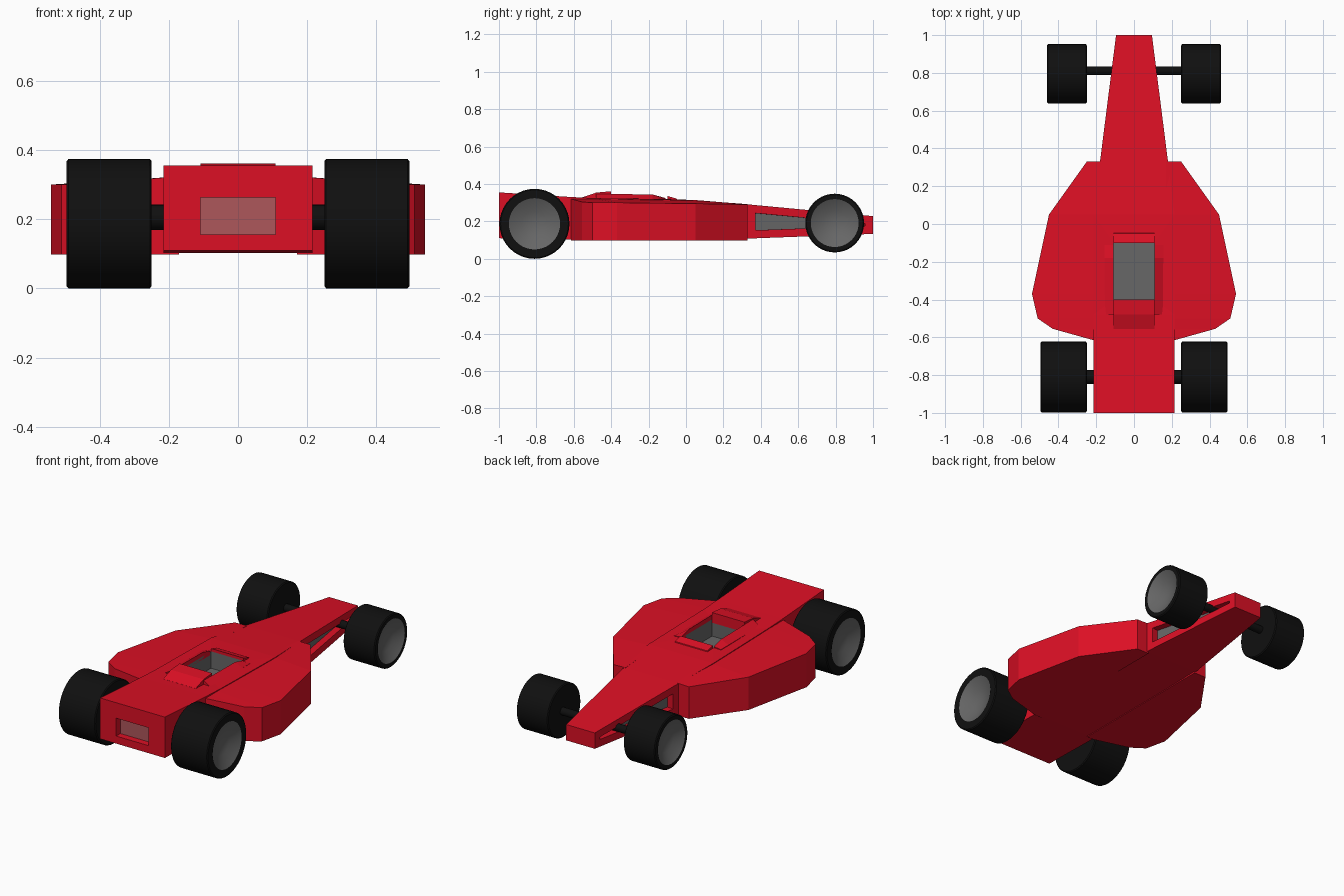
import bpy, bmesh, math

if "Cube" in bpy.data.objects:
    bpy.data.objects.remove(bpy.data.objects["Cube"])


def material(name, rgb):
    m = bpy.data.materials.new(name)
    m.diffuse_color = (*rgb, 1)
    m.use_nodes = True
    m.node_tree.nodes["Principled BSDF"].inputs["Base Color"].default_value = m.diffuse_color
    return m


RED = material("red paint", (0.72, 0.005, 0.018))
GREY = material("grey trim", (0.135, 0.135, 0.135))
BLACK = material("black rubber", (0.005, 0.005, 0.005))
PINK = material("rear light", (0.42, 0.095, 0.105))


def finish(bm, name, mats, smooth=False):
    me = bpy.data.meshes.new(name)
    bm.to_mesh(me)
    bm.free()
    for m in mats:
        me.materials.append(m)
    ob = bpy.data.objects.new(name, me)
    bpy.context.collection.objects.link(ob)
    if smooth:
        bpy.ops.object.select_all(action='DESELECT')
        ob.select_set(True)
        bpy.context.view_layer.objects.active = ob
        bpy.ops.object.shade_smooth_by_angle(angle=math.radians(25))
    return ob


def loft(rings):
    """Closed solid through rings of equal point count."""
    bm = bmesh.new()
    vs = [[bm.verts.new(p) for p in r] for r in rings]
    n = len(rings[0])
    for a, b in zip(vs, vs[1:]):
        for i in range(n):
            j = (i + 1) % n
            bm.faces.new((a[i], a[j], b[j], b[i]))
    bm.faces.new(vs[0])
    bm.faces.new(vs[-1])
    bmesh.ops.recalc_face_normals(bm, faces=bm.faces)
    return bm


def recess(bm, face, depth, floor, wall, margin=0.043, fit=None):
    """Inset a face, optionally reshape the opening, then sink it."""
    bmesh.ops.inset_individual(bm, faces=[face], thickness=margin, use_even_offset=True)
    if fit:
        for v in face.verts:
            v.co = fit(v.co)
    r = bmesh.ops.inset_individual(bm, faces=[face], thickness=0.0, depth=-depth)
    for f in r['faces']:
        f.material_index = wall
    face.material_index = floor


# Central body: (y, half width, bottom, top)
stations = [(-1, .215, .11, .355), (-.61, .215, .102, .33), (-.48, .215, .102, .324),
            (.05, .215, .102, .314), (.33, .18, .108, .291), (1, .095, .133, .228)]
bm = loft([[(-w, y, b), (w, y, b), (w, y, t), (-w, y, t)] for y, w, b, t in stations])
tail = cockpit = None
slots = []
for f in bm.faces:
    c, n = f.calc_center_median(), f.normal
    if n.y < -.9:
        tail = f
    elif n.z > .9 and -.48 < c.y < .05:
        cockpit = f
    elif abs(n.x) > .9 and c.y > .4:
        slots.append(f)
# Sunken side slots, rear light and cockpit
for f in slots:
    recess(bm, f, .04, 1, 0)
recess(bm, tail, .04, 2, 0, .05,
       lambda p: (math.copysign(.108, p.x), -1, .262 if p.z > .23 else .155))
recess(bm, cockpit, .10, 1, 1, .05,
       lambda p: (math.copysign(.108, p.x), -.10 if p.y > -.2 else -.40, .319))
finish(bm, "body", [RED, GREY, PINK])

# Side pods: outline (x, y, outer top, inner top)
outline = [(.25, .33, .290, .292), (.45, .05, .295, .313), (.54, -.37, .300, .320),
           (.51, -.50, .300, .323), (.43, -.555, .304, .323), (.215, -.615, .320, .324)]
for s, side in ((-1, "left"), (1, "right")):
    bm = loft([[(s * .17, y, .098), (s * x, y, .098), (s * x, y, zo), (s * .17, y, zi)]
               for x, y, zo, zi in outline])
    finish(bm, side + "_side_pod", [RED])

# Cockpit surround: profiles in (y, z) spread across x
def across(name, prof, w):
    finish(loft([[(x, y, z) for y, z in prof] for x in (-w, w)]), name, [RED])


across("headrest", [(-.56, .30), (-.555, .328), (-.48, .354), (-.40, .361), (-.40, .30)], .108)
across("cockpit_lip", [(-.10, .30), (-.10, .336), (-.05, .322), (-.04, .30)], .108)
for s, side in ((-1, "left"), (1, "right")):
    bm = loft([[(s * .108, y, .30), (s * .108, y, z), (s * .155, y, .32), (s * .155, y, .30)]
               for y, z in ((-.48, .347), (-.18, .344), (-.11, .325))])
    finish(bm, side + "_cockpit_rail", [RED])


# Wheels and axles are turned about the x axis
def lathe(name, prof, y, z, mats, rule=None, seg=40):
    bm = bmesh.new()
    rings = []
    for x, r in prof:
        if r == 0:
            rings.append([bm.verts.new((x, y, z))] * seg)
        else:
            rings.append([bm.verts.new((x, y + r * math.cos(2 * math.pi * i / seg),
                                        z + r * math.sin(2 * math.pi * i / seg)))
                          for i in range(seg)])
    for k, (a, b) in enumerate(zip(rings, rings[1:])):
        for i in range(seg):
            j = (i + 1) % seg
            f = bm.faces.new(list(dict.fromkeys((a[i], a[j], b[j], b[i]))))
            f.material_index = 1 if rule is not None and k >= rule else 0
    bmesh.ops.recalc_face_normals(bm, faces=bm.faces)
    finish(bm, name, mats, True)


for end, y, z, R, w, hub, ay, az, ar in (
        ("tail", -.81, .187, .187, .245, .137, -.81, .205, .037),
        ("nose", .795, .191, .157, .21, .128, .812, .195, .023)):
    for s, side in ((-1, "left"), (1, "right")):
        prof = [(0, 0), (0, R - .006), (.005, R), (w - .005, R), (w, R - .006),
                (w, hub), (w - .035, .068), (w - .045, 0)]
        lathe(f"{end}_{side}_wheel", [(s * (.25 + x), r) for x, r in prof],
              y, z, [BLACK, GREY], 5)
    lathe(end + "_axle", [(-.27, 0), (-.27, ar), (.27, ar), (.27, 0)], ay, az, [BLACK], seg=20)
